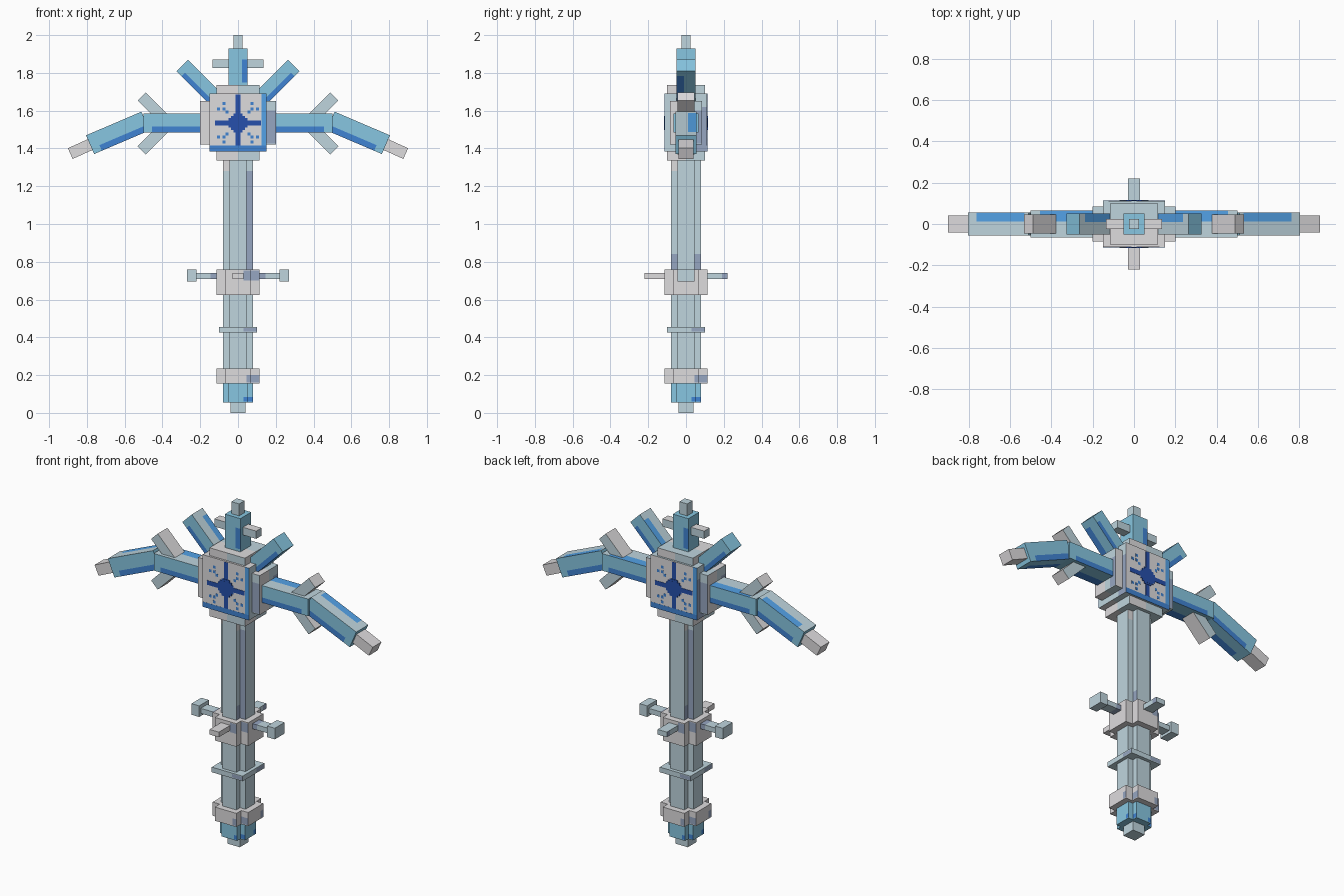
import bpy, bmesh
from math import atan2, pi
from mathutils import Matrix, Vector

cube = bpy.data.objects.get("Cube")
if cube:
    bpy.data.objects.remove(cube, do_unlink=True)


# Palette
def material(name, rgb):
    lin = [((c / 255 + 0.055) / 1.055) ** 2.4 for c in rgb]
    m = bpy.data.materials.new(name)
    m.use_nodes = True
    m.diffuse_color = (*lin, 1)
    m.node_tree.nodes["Principled BSDF"].inputs["Base Color"].default_value = (*lin, 1)
    return m


FROST, PALE, SLATE, TEAL, BLUE, SKY, NAVY = range(7)
PALETTE = [material("frost_grey", (191, 213, 222)), material("pale_grey", (222, 220, 222)),
           material("slate_blue", (150, 166, 193)), material("ice_blue", (135, 198, 225)),
           material("bright_blue", (64, 132, 212)), material("sky_blue", (84, 163, 232)),
           material("deep_blue", (38, 80, 172))]


# Cut a mesh along axis planes, colour its faces by a rule, place it and store it
def finish(bm, name, paint, cuts, matrix):
    for axis, at in cuts:
        normal = Vector([float(a == axis) for a in "xyz"])
        bmesh.ops.bisect_plane(bm, geom=bm.verts[:] + bm.edges[:] + bm.faces[:],
                               plane_co=normal * at, plane_no=normal)
    bmesh.ops.recalc_face_normals(bm, faces=bm.faces)
    for f in bm.faces:
        f.material_index = paint(f.calc_center_median(), f.normal) if callable(paint) else paint
    bm.transform(matrix)
    bmesh.ops.recalc_face_normals(bm, faces=bm.faces)
    mesh = bpy.data.meshes.new(name)
    bm.to_mesh(mesh)
    bm.free()
    for m in PALETTE:
        mesh.materials.append(m)
    bpy.context.collection.objects.link(bpy.data.objects.new(name, mesh))


def box(name, lo, hi, paint, cuts=(), matrix=Matrix()):
    bm = bmesh.new()
    bmesh.ops.create_cube(bm, size=1)
    for v in bm.verts:
        v.co = [a + (c + 0.5) * (b - a) for a, b, c in zip(lo, hi, v.co)]
    finish(bm, name, paint, cuts, matrix)


# Box centred on the shaft axis
def block(name, x, y, z0, z1, paint, cuts=()):
    box(name, (-x, -y, z0), (x, y, z1), paint, cuts)


# Post with a plus-shaped section
def post(name, wide, narrow, z0, z1, paint, cuts=()):
    bm = bmesh.new()
    corner = [Vector((wide, -narrow, z0)), Vector((wide, narrow, z0)), Vector((narrow, narrow, z0))]
    verts = [bm.verts.new(Matrix.Rotation(k * pi / 2, 3, "Z") @ p) for k in range(4) for p in corner]
    base = bm.faces.new(verts)
    top = bmesh.ops.extrude_face_region(bm, geom=[base])["geom"]
    bmesh.ops.translate(bm, vec=(0, 0, z1 - z0),
                        verts=[g for g in top if isinstance(g, bmesh.types.BMVert)])
    finish(bm, name, paint, cuts, Matrix())


# Slanted bar from one x, z point to another, with blue stripes unless given a paint
def bar(name, side, start, end, half, depth, paint=None):
    run = Vector(end) - Vector(start)
    length = run.length
    near, far, low, mid = 0.06 * length, 0.86 * length, -0.4 * half, 0.2 * depth

    def striped(c, n):
        inside = near < c.x < far
        if abs(n.y) > 0.5:
            return BLUE if inside and c.z < low else TEAL
        if n.z > 0.5:
            return SKY if inside and c.y > mid else FROST
        if n.z < -0.5:
            return BLUE if inside and c.y < -mid else TEAL
        return TEAL

    cuts = (("x", near), ("x", far), ("z", low), ("y", mid), ("y", -mid)) if paint is None else ()
    place = (Matrix.Diagonal((side, 1, 1, 1)) @ Matrix.Translation((start[0], 0, start[1]))
             @ Matrix.Rotation(-atan2(run.y, run.x), 4, "Y"))
    box(name, (0, -depth, -half), (length, depth, half),
        striped if paint is None else paint, cuts, place)


# Distance to the right of centre, as seen facing an upright face
def rightward(c, n):
    return c.y * n.x - c.x * n.y


# Pale left or front half, frosty right or back half
def halves(c, n):
    return PALE if (c.y if abs(n.z) > 0.5 else rightward(c, n)) < 0 else FROST


HALF_CUTS = (("x", 0), ("y", 0))


# Patch on the right of the front and back faces, or of all four
def patch(base, shade, edge, z0, z1, all_round=False):
    def rule(c, n):
        faces = abs(n.y) > 0.5 or (all_round and abs(n.x) > 0.5)
        if faces and rightward(c, n) > edge and z0 < c.z < z1:
            return shade
        return base(c, n) if callable(base) else base
    return rule, [(a, s * edge) for a in "xy" for s in (1, -1)] + [("z", z0), ("z", z1), *HALF_CUTS]


def shaft_paint(c, n):
    if abs(n.z) < 0.5 and c.z > 1.28 and rightward(c, n) < -0.045:
        return PALE
    if abs(n.y) > 0.5 and rightward(c, n) > 0.045 and c.z < 1.28:
        return SLATE
    return SLATE if abs(n.x) > 0.5 and abs(c.y) > 0.045 and c.z < 0.84 else FROST


def head_paint(c, n):
    if abs(n.y) > 0.5:
        return PALE
    if abs(n.z) > 0.5:
        return halves(c, n)
    return SLATE if c.y > 0.05 and c.z < 1.62 else FROST


# Handle, from the foot up
block("foot_tip", 0.04, 0.04, 0, 0.06, FROST)
post("pommel", 0.08, 0.05, 0.055, 0.16, *patch(TEAL, BLUE, 0.03, 0.06, 0.085, True))
post("pommel_ring", 0.115, 0.07, 0.155, 0.235, *patch(PALE, SLATE, 0.045, 0.16, 0.2, True))
post("grip", 0.08, 0.045, 0.2, 0.66, FROST)
block("grip_band", 0.1, 0.1, 0.425, 0.455, *patch(FROST, SLATE, 0.03, 0.43, 0.45, True))
post("guard_ring", 0.115, 0.07, 0.625, 0.76, *patch(PALE, SLATE, 0.03, 0.70, 0.755))
post("shaft", 0.08, 0.045, 0.7, 1.36, shaft_paint, (("z", 0.84), ("z", 1.28)))

# Guard rods with end knobs
block("side_guard_rod", 0.23, 0.03, 0.71, 0.74,
      lambda c, n: SLATE if abs(c.x) < 0.145 else FROST, (("x", 0.145), ("x", -0.145)))
block("front_guard_rod", 0.03, 0.22, 0.71, 0.74,
      lambda c, n: SLATE if c.y > 0.19 and abs(n.x) > 0.5 else FROST if c.y > 0 else PALE,
      (("y", 0), ("y", 0.19)))
for side, label in ((1, "left"), (-1, "right")):
    box(label + "_guard_knob", (side * 0.245 - 0.025, -0.045, 0.695),
        (side * 0.245 + 0.025, 0.045, 0.76), FROST)

# Head block with collar, cap and side plates
block("head_collar", 0.115, 0.1, 1.335, 1.39, halves, HALF_CUTS)
block("head_block", 0.15, 0.112, 1.385, 1.69, head_paint, (("y", 0), ("y", 0.05), ("z", 1.62)))
block("head_cap", 0.115, 0.1, 1.685, 1.735, halves, HALF_CUTS)
block("head_side_plates", 0.2, 0.085, 1.42, 1.65, *patch(halves, SLATE, 0.04, 1.425, 1.6, True))

# Painted emblem on both head faces, in x, z around the emblem centre
for turn, label in ((0, "front"), (pi, "back")):
    spin = Matrix.Rotation(turn, 4, "Z") @ Matrix.Translation((0, -0.112, 1.535))

    def plate(name, x, z, w, h, layer, colour):
        box(label + "_" + name, (x - w, -0.0006 * layer, z - h), (x + w, 0.001, z + h),
            colour, (), spin)

    plate("bottom_border", 0, -0.135, 0.15, 0.015, 1, BLUE)
    plate("side_border", 0.137, 0.0175, 0.013, 0.1375, 1, SKY)
    plate("upright_stripe", 0, 0.015, 0.013, 0.135, 2, NAVY)
    plate("level_stripe", 0, 0, 0.122, 0.013, 3, NAVY)
    plate("wide_centre", 0, 0, 0.05, 0.025, 4, NAVY)
    plate("tall_centre", 0, 0, 0.025, 0.05, 5, NAVY)
    plate("square_centre", 0, 0, 0.038, 0.038, 6, NAVY)
    for sx in (1, -1):
        for sz in (1, -1):
            for u, v in ((0.058, 0.058), (0.074, 0.074), (0.102, 0.074), (0.074, 0.102)):
                plate("snow_fleck", sx * u, sz * v, 0.008, 0.008, 1, BLUE)

# Top horn with crossbar and tip
block("top_horn", 0.05, 0.05, 1.73, 1.93, *patch(TEAL, BLUE, 0.02, 1.75, 1.87))
block("top_horn_tip", 0.025, 0.025, 1.92, 2.0, FROST)
block("top_crossbar", 0.135, 0.025, 1.825, 1.87,
      lambda c, n: PALE if n.z > 0.5 else FROST)


def spike_paint(c, n):
    return FROST if abs(n.y) > 0.5 else PALE


# Mirrored arms, spikes and slanted horns
for side, label in ((1, "left"), (-1, "right")):
    bar(label + "_slanted_horn", side, (0.1, 1.645), (0.295, 1.84), 0.043, 0.05)
    bar(label + "_inner_arm", side, (0.18, 1.535), (0.5, 1.535), 0.05, 0.065)
    bar(label + "_outer_arm", side, (0.49, 1.545), (0.783, 1.42), 0.054, 0.055)
    bar(label + "_arm_tip", side, (0.77, 1.426), (0.888, 1.373), 0.031, 0.04, PALE)
    bar(label + "_upper_spike", side, (0.38, 1.545), (0.51, 1.675), 0.03, 0.045, spike_paint)
    bar(label + "_lower_spike", side, (0.38, 1.52), (0.51, 1.39), 0.03, 0.045, spike_paint)
